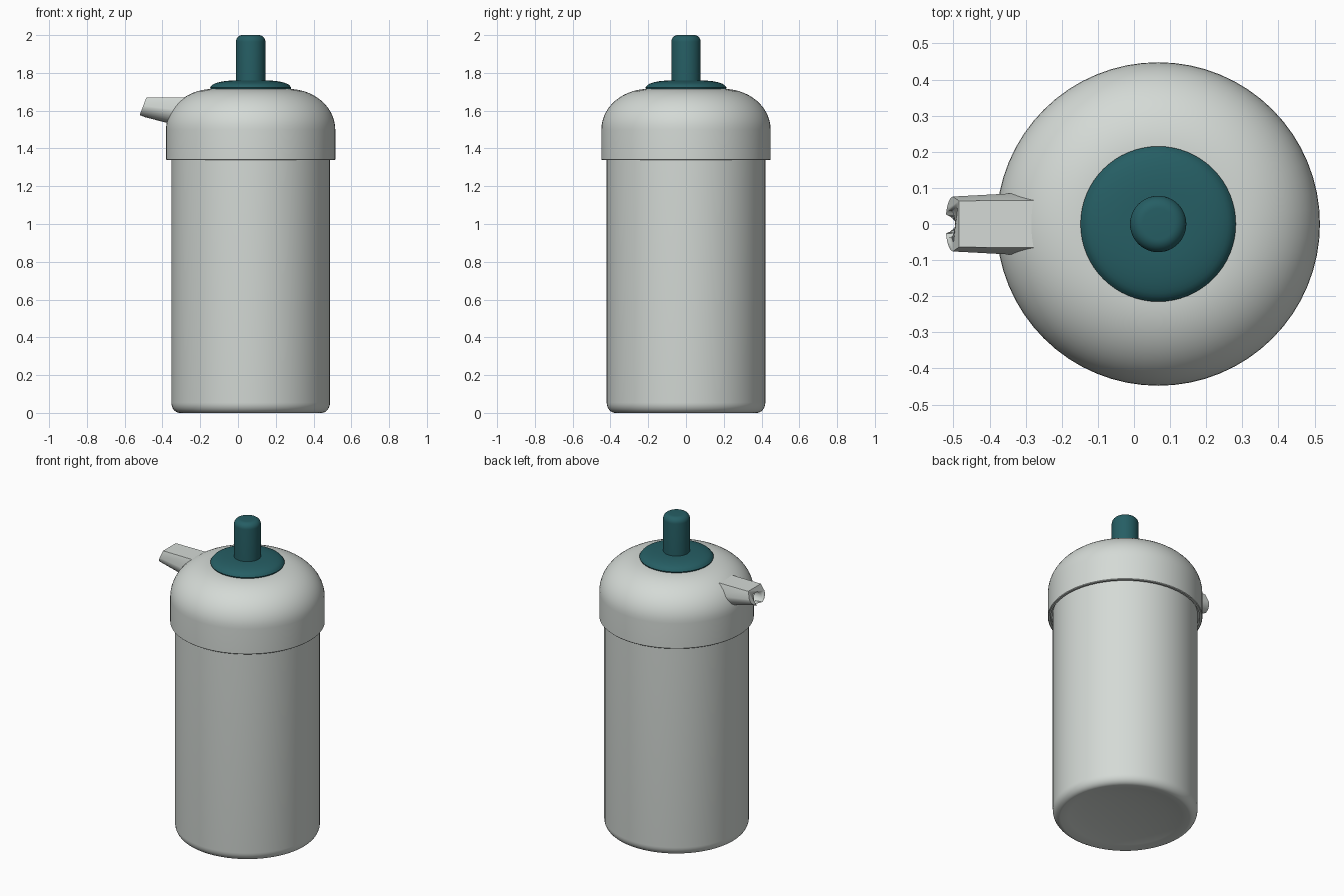
import bpy, bmesh, math
from mathutils import Vector

cube = bpy.data.objects.get("Cube")
if cube:
    bpy.data.objects.remove(cube, do_unlink=True)

AXIS_X = 0.067


def material(name, rgb):
    m = bpy.data.materials.new(name)
    m.use_nodes = True
    m.diffuse_color = (*rgb, 1)
    m.node_tree.nodes["Principled BSDF"].inputs["Base Color"].default_value = (*rgb, 1)
    return m


def finish(name, bm, mat, angle=35):
    bmesh.ops.recalc_face_normals(bm, faces=bm.faces)
    mesh = bpy.data.meshes.new(name)
    bm.to_mesh(mesh)
    bm.free()
    ob = bpy.data.objects.new(name, mesh)
    bpy.context.collection.objects.link(ob)
    if mat:
        mesh.materials.append(mat)
    bpy.ops.object.select_all(action='DESELECT')
    ob.select_set(True)
    bpy.context.view_layer.objects.active = ob
    bpy.ops.object.shade_smooth_by_angle(angle=math.radians(angle))
    return ob


def arc(r, z, rx, rz, start, end, steps=8):
    """Points of an elliptical arc in the (radius, height) plane."""
    angles = [math.radians(start + (end - start) * i / steps) for i in range(steps + 1)]
    return [(r + rx * math.cos(a), z + rz * math.sin(a)) for a in angles]


def lathe(name, profile, mat, segments=64):
    bm = bmesh.new()
    verts = [bm.verts.new((AXIS_X + r, 0, z)) for r, z in profile]
    edges = [bm.edges.new(pair) for pair in zip(verts, verts[1:])]
    bmesh.ops.spin(bm, geom=verts + edges, cent=(AXIS_X, 0, 0), axis=(0, 0, 1),
                   angle=math.tau, steps=segments)
    bmesh.ops.remove_doubles(bm, verts=bm.verts, dist=0.0004)
    return finish(name, bm, mat)


grey = material("pale grey", (0.66, 0.70, 0.67))
teal = material("dark teal", (0.019, 0.112, 0.127))

# Flask body with a dished base
lathe("body", [(0, 0.035), (0.12, 0.032), (0.24, 0.023), (0.33, 0.01), (0.375, 0)]
      + arc(0.375, 0.055, 0.045, 0.055, -90, 0) + [(0.42, 1.38), (0, 1.38)], grey)

# Domed lid with a thin lip around the body
lathe("lid", [(0.41, 1.36), (0.432, 1.36), (0.432, 1.338), (0.444, 1.338), (0.448, 1.342)]
      + arc(0.2, 1.50, 0.248, 0.215, 0, 90, 14) + [(0, 1.715)], grey)

# Push button: flange and plunger
lathe("button_flange", [(0, 1.71), (0.21, 1.71), (0.215, 1.722)]
      + arc(0.08, 1.725, 0.13, 0.035, 10, 90) + [(0, 1.76)], teal)
lathe("button_plunger", [(0, 1.74), (0.078, 1.74)]
      + arc(0.043, 1.965, 0.035, 0.035, 0, 90) + [(0, 2.0)], teal, 48)


# Spout: flat top, rounded underside, slanted tip
def spout_section(bm, x_top, x_low, top, bottom, half_top, half_wide):
    shoulder = bottom + (top - bottom) * 0.55
    side = [(half_top, top)] + arc(0, shoulder, half_wide, shoulder - bottom, 0, -90, 8)
    outline = side + [(-y, z) for y, z in reversed(side[:-1])]
    verts = []
    for y, z in outline:
        t = (top - z) / (top - bottom)
        verts.append(bm.verts.new((x_top + (x_low - x_top) * t, y, z)))
    return verts


bm = bmesh.new()
tip = spout_section(bm, -0.485, -0.522, 1.67, 1.573, 0.064, 0.076)
root = spout_section(bm, -0.24, -0.24, 1.67, 1.50, 0.066, 0.09)
for i in range(len(tip)):
    j = (i + 1) % len(tip)
    bm.faces.new((tip[i], tip[j], root[j], root[i]))
bm.faces.new(tip)
bm.faces.new(root)
spout = finish("spout", bm, grey)

# Pouring hole
bm = bmesh.new()
bmesh.ops.create_cone(bm, cap_ends=True, segments=32, radius1=0.038, radius2=0.038, depth=0.2)
turn = Vector((0, 0, 1)).rotation_difference(Vector((1, 0, 0)))
bmesh.ops.rotate(bm, verts=bm.verts, matrix=turn.to_matrix())
bmesh.ops.translate(bm, verts=bm.verts, vec=(-0.48, 0, 1.604))
cutter = finish("spout_hole_cutter", bm, grey)
cutter.hide_render = True
cutter.hide_set(True)
cut = spout.modifiers.new("hole", 'BOOLEAN')
cut.object = cutter
cut.solver = 'EXACT'
bpy.context.view_layer.objects.active = spout
bpy.ops.object.modifier_move_to_index(modifier="hole", index=0)
